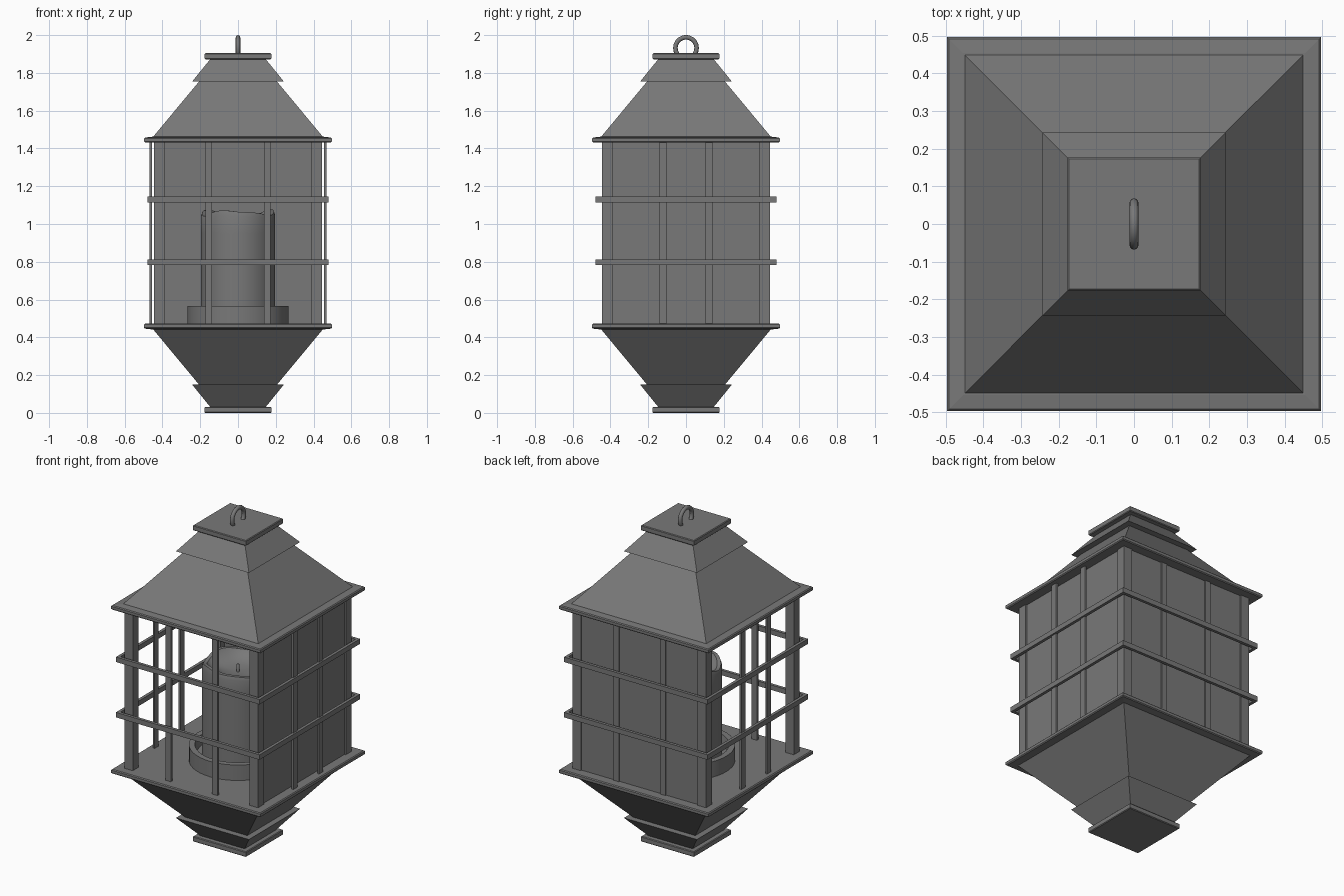
import bpy, bmesh, math

if "Cube" in bpy.data.objects:
    bpy.data.objects.remove(bpy.data.objects["Cube"])

metal = bpy.data.materials.new("dark_grey")
metal.diffuse_color = (0.19, 0.19, 0.19, 1)
metal.use_nodes = True
metal.node_tree.nodes["Principled BSDF"].inputs["Base Color"].default_value = metal.diffuse_color


def finish(bm, name, smooth=False):
    bmesh.ops.recalc_face_normals(bm, faces=bm.faces)
    me = bpy.data.meshes.new(name)
    bm.to_mesh(me)
    bm.free()
    ob = bpy.data.objects.new(name, me)
    bpy.context.collection.objects.link(ob)
    me.materials.append(metal)
    if smooth:
        bpy.ops.object.select_all(action='DESELECT')
        ob.select_set(True)
        bpy.context.view_layer.objects.active = ob
        bpy.ops.object.shade_smooth_by_angle(angle=math.radians(40))
    return ob


def lathe(name, profile, n=4, wave=None, smooth=False, closed=False):
    """Stack n-sided rings along a (half width, z) profile."""
    bm = bmesh.new()
    k = math.sqrt(2) if n == 4 else 1
    rows = []
    for i, (r, z) in enumerate(profile):
        row = []
        for j in range(n):
            a = 2 * math.pi * (j + (0.5 if n == 4 else 0)) / n
            dz = wave(i, a) if wave else 0
            row.append(bm.verts.new((k * r * math.cos(a), k * r * math.sin(a), z + dz)))
        rows.append(row)
    pairs = list(zip(rows, rows[1:]))
    if closed:
        pairs.append((rows[-1], rows[0]))
    else:
        bm.faces.new(rows[0])
        bm.faces.new(rows[-1])
    for lo, hi in pairs:
        for j in range(n):
            m = (j + 1) % n
            bm.faces.new((lo[j], lo[m], hi[m], hi[j]))
    return finish(bm, name, smooth)


def box(name, x0, x1, y0, y1, z0, z1):
    bm = bmesh.new()
    bmesh.ops.create_cube(bm, size=1)
    for v in bm.verts:
        v.co = ((x0 + x1) / 2 + v.co.x * (x1 - x0),
                (y0 + y1) / 2 + v.co.y * (y1 - y0),
                (z0 + z1) / 2 + v.co.z * (z1 - z0))
    return finish(bm, name)


# Roof and its mirror image, the base (mirrored about mid height)
MID = 0.952
parts = {
    "eave": [(0.492, 1.432), (0.497, 1.437), (0.497, 1.453), (0.492, 1.458), (0.455, 1.462)],
    "slope": [(0.455, 1.455), (0.204, 1.757), (0.14, 1.83)],
    "cap": [(0.243, 1.754), (0.145, 1.875)],
    "end_plate": [(0.173, 1.872), (0.177, 1.876), (0.177, 1.9), (0.173, 1.904)],
}
for part, prof in parts.items():
    lathe("roof_" + part, prof)
    lathe("base_" + part, [(r, 2 * MID - z) for r, z in prof])

# Hanging ring
bpy.ops.mesh.primitive_torus_add(major_radius=0.056, minor_radius=0.012, major_segments=40,
                                 minor_segments=12, location=(0, 0, 1.932),
                                 rotation=(0, math.pi / 2, 0))
ring = bpy.context.object
ring.name = "hanging_ring"
ring.data.materials.append(metal)
bpy.ops.object.shade_smooth_by_angle(angle=math.radians(40))

Z0, Z1 = 0.465, 1.44
for s, side in ((-1, "a"), (1, "b")):
    for t in (-1, 1):
        # Corner posts
        box("corner_post", s * 0.417 - 0.028, s * 0.417 + 0.028,
            t * 0.417 - 0.028, t * 0.417 + 0.028, Z0, Z1)
        # Vertical bars: front/back, then left/right (set further out)
        box("vertical_bar", t * 0.155 - 0.018, t * 0.155 + 0.018,
            s * 0.435 - 0.008, s * 0.435 + 0.008, Z0, Z1)
        box("side_bar", s * 0.462 - 0.006, s * 0.462 + 0.006,
            t * 0.122 - 0.019, t * 0.122 + 0.019, Z0, Z1)

# Horizontal rail frames
for z in (0.797, 1.13):
    lathe("rail_frame", [(0.46, z - 0.015), (0.478, z - 0.015),
                         (0.478, z + 0.015), (0.46, z + 0.015)], closed=True)

# Solid panels on the back and right; front and left stay open
box("back_panel", -0.43, 0.43, 0.428, 0.436, Z0, Z1)
box("right_panel", 0.428, 0.436, -0.43, 0.43, Z0, Z1)

# Candle tray with raised rim
lathe("candle_tray", [(0.268, 0.465), (0.268, 0.565), (0.235, 0.565), (0.225, 0.51)],
      n=48, smooth=True)


# Candle with wavy melted rim and sunken pool
def melt(i, a):
    amp = {2: 0.5, 3: 1, 4: 1, 5: 0.5}.get(i, 0)
    return amp * (0.012 * math.sin(3 * a + 0.5) + 0.006 * math.sin(5 * a))


lathe("candle", [(0.197, 0.5), (0.197, 0.95), (0.197, 1.04), (0.19, 1.06), (0.17, 1.06),
                 (0.145, 1.03), (0.08, 1.01), (0.02, 1.005)], n=64, wave=melt, smooth=True)
lathe("wick", [(0.009, 0.99), (0.009, 1.045), (0.005, 1.05)], n=10, smooth=True)
